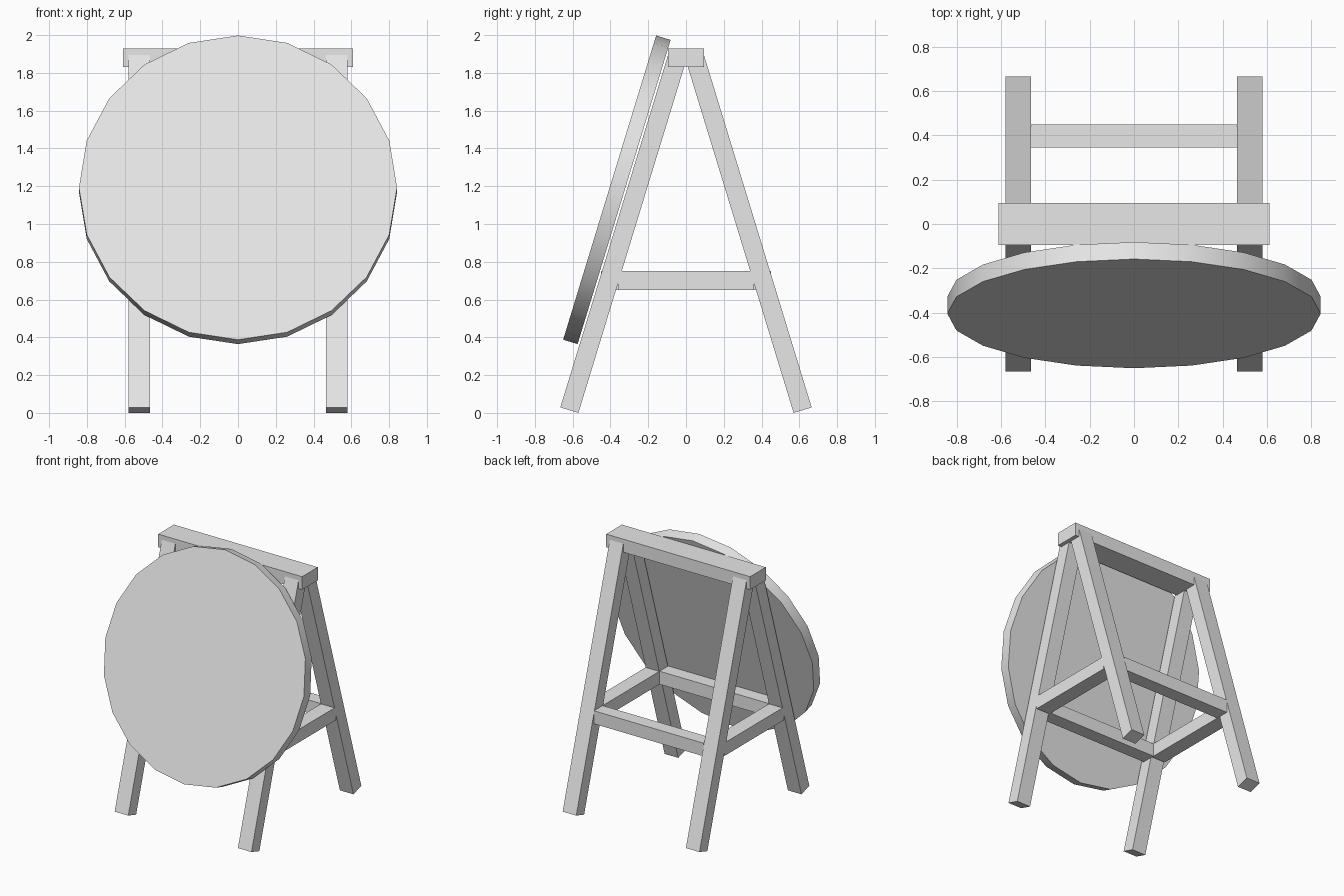
import bpy
import bmesh
from math import radians, sin, cos
from mathutils import Matrix, Vector

cube = bpy.data.objects.get("Cube")
if cube:
    bpy.data.objects.remove(cube, do_unlink=True)

grey = bpy.data.materials.new("light_grey")
grey.use_nodes = True
grey.diffuse_color = (0.8, 0.8, 0.8, 1)
grey.node_tree.nodes["Principled BSDF"].inputs["Base Color"].default_value = (0.8, 0.8, 0.8, 1)

TILT = radians(17)
LEG_X, BAR = 0.5225, 0.1     # leg centre line, timber depth
LEG_WIDTH, LEG_LENGTH = 0.115, 1.96


def finish(name, bm):
    mesh = bpy.data.meshes.new(name)
    bm.to_mesh(mesh)
    bm.free()
    mesh.materials.append(grey)
    obj = bpy.data.objects.new(name, mesh)
    bpy.context.collection.objects.link(obj)
    return obj


def box(name, centre, size, tilt=0):
    bm = bmesh.new()
    bmesh.ops.create_cube(bm, size=1)
    bm.transform(Matrix.Translation(centre) @ Matrix.Rotation(tilt, 4, "X")
                 @ Matrix.Diagonal((*size, 1)))
    return finish(name, bm)


# Top beam
box("top_beam", (0, 0, 1.88), (1.22, 0.19, 0.1))

# Splayed legs and the stretchers between them
for end, sy in (("front", -1), ("back", 1)):
    for side, sx in (("left", 1), ("right", -1)):
        foot = Vector((sx * LEG_X, sy * 0.6175, 0.0146))
        along = Vector((0, -sy * sin(TILT), cos(TILT)))
        box(f"{end}_{side}_leg", foot + along * LEG_LENGTH / 2,
            (LEG_WIDTH, BAR, LEG_LENGTH), sy * TILT)
    box(f"{end}_stretcher", (0, sy * 0.397, 0.7),
        (2 * LEG_X - LEG_WIDTH, 0.105, BAR))

for side, sx in (("left", 1), ("right", -1)):
    box(f"{side}_stretcher", (sx * LEG_X, 0, 0.7), (LEG_WIDTH, 0.72, BAR))

# Round board leaning on the front legs
bm = bmesh.new()
bmesh.ops.create_cone(bm, cap_ends=True, segments=20, radius1=0.842,
                      radius2=0.842, depth=0.08)
bm.transform(Matrix.Translation((0, -0.366, 1.181))
             @ Matrix.Rotation(radians(90) - TILT, 4, "X"))
board = finish("round_board", bm)
bpy.ops.object.select_all(action="DESELECT")
board.select_set(True)
bpy.context.view_layer.objects.active = board
bpy.ops.object.shade_smooth_by_angle(angle=radians(30))
